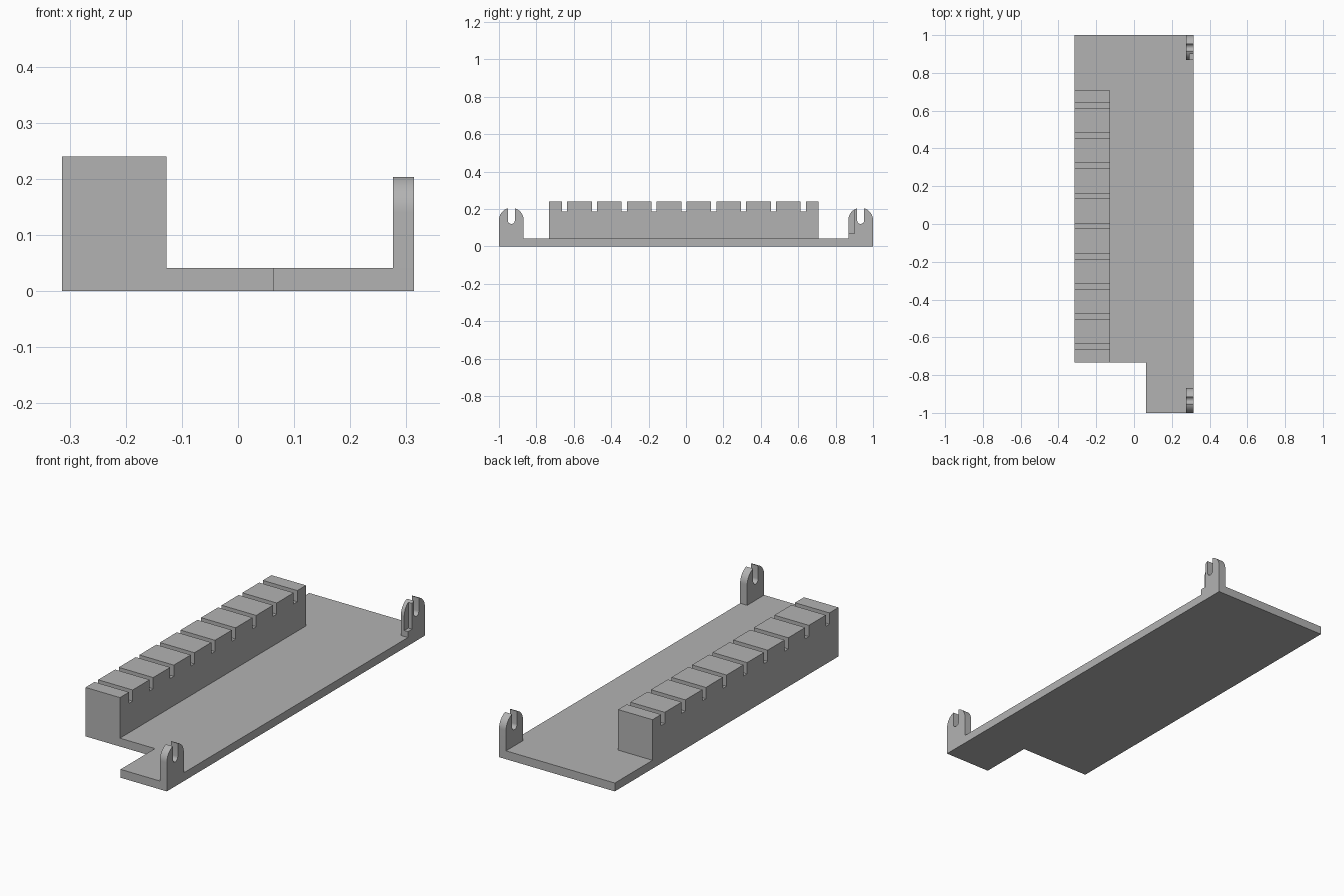
import bpy, bmesh, math

cube = bpy.data.objects.get("Cube")
if cube:
    bpy.data.objects.remove(cube, do_unlink=True)

grey = bpy.data.materials.new("plain grey")
grey.use_nodes = True
GREY = (0.45, 0.45, 0.45, 1)
grey.diffuse_color = GREY
grey.node_tree.nodes["Principled BSDF"].inputs["Base Color"].default_value = GREY


def prism(name, profile, axis, low, high):
    """Extrude a 2D profile along axis 'x' (points are y, z) or 'z' (points are x, y)."""
    place = (lambda p, d: (d, *p)) if axis == "x" else (lambda p, d: (*p, d))
    bm = bmesh.new()
    face = bm.faces.new([bm.verts.new(place(p, low)) for p in profile])
    out = bmesh.ops.extrude_face_region(bm, geom=[face])
    moved = [v for v in out["geom"] if isinstance(v, bmesh.types.BMVert)]
    bmesh.ops.translate(bm, verts=moved, vec=place((0, 0), high - low))
    bmesh.ops.recalc_face_normals(bm, faces=bm.faces[:])
    mesh = bpy.data.meshes.new(name)
    bm.to_mesh(mesh)
    bm.free()
    mesh.materials.append(grey)
    obj = bpy.data.objects.new(name, mesh)
    bpy.context.collection.objects.link(obj)
    return obj


def arc(cy, cz, r, start, end, steps=12):
    angles = [math.radians(start + (end - start) * i / steps) for i in range(steps + 1)]
    return [(cy + r * math.cos(a), cz + r * math.sin(a)) for a in angles]


BASE = 0.041
SIDE = 0.314
FRONT = -0.733

# Base plate with one corner cut away
prism("base_plate", [(-SIDE, FRONT), (0.063, FRONT), (0.063, -1), (SIDE, -1),
                     (SIDE, 1), (-SIDE, 1)], "z", 0, BASE)

# Long block with evenly spaced slots across its top
TOP, SLOT_Z, SLOT_W = 0.24, 0.185, 0.028
profile = [(FRONT, 0.02), (FRONT, TOP)]
for i in range(9):
    y = -0.649 + i * 0.1595
    a, b = y - SLOT_W / 2, y + SLOT_W / 2
    profile += [(a, TOP), (a, SLOT_Z), (b, SLOT_Z), (b, TOP)]
profile += [(0.708, TOP), (0.708, 0.02)]
prism("slotted_block", profile, "x", -SIDE, -0.127)


# Upright lugs: rounded top with an open, round-bottomed slot
def lug(name, cy):
    r, cz, slot, slot_z = 0.066, 0.14, 0.019, 0.139
    edge = math.degrees(math.acos(slot / r))
    outline = [(cy + r, 0.01)] + arc(cy, cz, r, 0, edge)
    outline += arc(cy, slot_z, slot, 0, -180)
    outline += arc(cy, cz, r, 180 - edge, 180) + [(cy - r, 0.01)]
    obj = prism(name, outline, "x", 0.276, SIDE)
    bpy.context.view_layer.objects.active = obj
    obj.select_set(True)
    bpy.ops.object.shade_smooth_by_angle(angle=math.radians(30))
    obj.select_set(False)
    return obj


lug("front_lug", -0.934)
back_lug = lug("back_lug", 0.934)

# Shallow outer recess along the inner edge of the back lug
cutter = prism("recess_cutter", [(0.85, 0.07), (0.9, 0.07), (0.9, 0.25), (0.85, 0.25)],
               "x", 0.294, 0.34)
cutter.hide_render = True
cutter.hide_set(True)
cut = back_lug.modifiers.new("recess", "BOOLEAN")
cut.operation = "DIFFERENCE"
cut.solver = "EXACT"
cut.object = cutter
